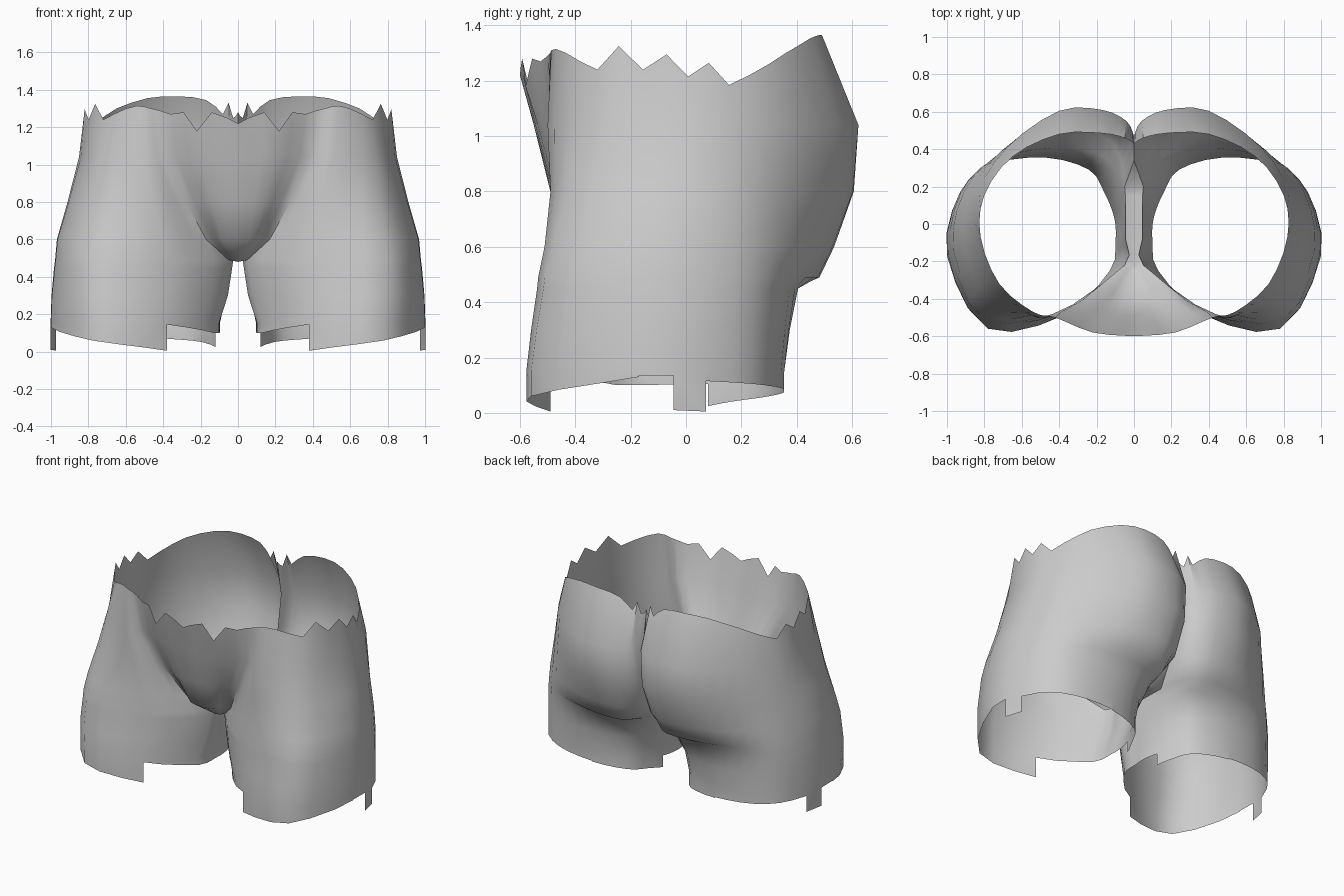
import bpy, bmesh, math
from mathutils import Vector

cube = bpy.data.objects.get("Cube")
if cube:
    bpy.data.objects.remove(cube, do_unlink=True)

SUB = 3  # columns per control point

# Pelvis half sections (x, y): front centre -> outer side -> back centre
PELVIS = [
    (1.28, [(0, -.6), (.22, -.58), (.42, -.5), (.54, -.47), (.72, -.32), (.82, -.07),
            (.8, .155), (.65, .36), (.4, .48), (.17, .485), (.05, .46), (0, .43)]),
    (1.04, [(0, -.55), (.2, -.535), (.39, -.47), (.51, -.5), (.74, -.37), (.84, -.08),
            (.83, .17), (.68, .41), (.4, .605), (.17, .61), (.04, .55), (0, .47)]),
    (.80, [(0, -.49), (.14, -.47), (.28, -.41), (.45, -.49), (.76, -.43), (.905, -.12),
           (.87, .17), (.71, .39), (.42, .58), (.17, .60), (.035, .53), (0, .43)]),
    (.60, [(0, -.41), (.09, -.39), (.17, -.32), (.4, -.48), (.79, -.48), (.965, -.14),
           (.91, .17), (.73, .37), (.44, .51), (.18, .53), (.04, .45), (0, .34)]),
]
# Thigh sections (x, y): groin -> front -> outer side -> back -> inner side
THIGH = [
    (.49, [(.05, -.22), (.36, -.47), (.8, -.51), (.975, -.15), (.92, .17), (.75, .35),
           (.45, .46), (.18, .475), (.08, .37), (.05, .2), (.045, .06), (.045, -.08)]),
    (.45, [(.055, -.22), (.36, -.47), (.8, -.515), (.98, -.15), (.925, .17), (.75, .34),
           (.45, .405), (.2, .38), (.1, .29), (.06, .17), (.05, .05), (.05, -.08)]),
    (.30, [(.08, -.23), (.37, -.48), (.8, -.54), (.995, -.16), (.93, .17), (.75, .33),
           (.47, .375), (.24, .32), (.13, .2), (.09, .1), (.07, .03), (.065, -.08)]),
    (.15, [(.13, -.25), (.38, -.49), (.78, -.56), (1.0, -.17), (.93, .17), (.75, .32),
           (.47, .355), (.24, .29), (.16, .17), (.12, .08), (.1, 0), (.1, -.1)]),
]
# Ragged waist edge, one height per column
RIM = [1.22, 1.25, 1.28, 1.18, 1.28, 1.27, 1.29, 1.30, 1.31, 1.315, 1.30, 1.27,
       1.24, 1.325, 1.24, 1.295, 1.215, 1.265, 1.185, 1.22, 1.26, 1.30, 1.33, 1.355,
       1.365, 1.365, 1.36, 1.345, 1.31, 1.27, 1.33, 1.25, 1.26, 1.28]
# Stepped thigh hem: start column, end column, start height, end height
HEM = [(0, 3, .1, .145), (3, 6, .005, .06), (6, 9, .06, .13), (9, 10, .135, .135),
       (10, 11, .01, .005), (11, 18, .115, .08), (18, 27, .075, .025), (27, 36, .105, .1)]


def spline(pts, closed):
    """Catmull-Rom curve through the control points."""
    n = len(pts)
    p = [Vector(q) for q in pts]
    get = (lambda i: p[i % n]) if closed else (lambda i: p[max(0, min(n - 1, i))])
    out = []
    for i in range(n if closed else n - 1):
        a, b, c, d = get(i - 1), get(i), get(i + 1), get(i + 2)
        for s in range(SUB):
            t = s / SUB
            out.append(.5 * (2 * b + (c - a) * t + (2 * a - 5 * b + 4 * c - d) * t * t
                             + (3 * b - a - 3 * c + d) * t ** 3))
    if not closed:
        out.append(p[-1])
    return out


bm = bmesh.new()


def row(points, heights):
    return [bm.verts.new((max(0, q.x), q.y, z)) for q, z in zip(points, heights)]


def bridge(a, b, closed=False):
    n = len(a)
    for i in range(n if closed else n - 1):
        j = (i + 1) % n
        bm.faces.new((a[i], a[j], b[j], b[i]))


# Hip shell and thigh tube
pelvis = []
for i, (z, pts) in enumerate(PELVIS):
    curve = spline(pts, False)
    pelvis.append(row(curve, RIM if i == 0 else [z] * len(curve)))
thigh = []
for z, pts in THIGH:
    curve = spline(pts, True)
    thigh.append(row(curve, [z] * len(curve)))
for a, b in zip(pelvis, pelvis[1:]):
    bridge(a, b)
for a, b in zip(thigh, thigh[1:]):
    bridge(a, b, True)

# Join the hips to the thigh, with a narrow strip in front of the crotch
top = thigh[0]
front = [bm.verts.new((.05 * i / 6, -.25 + .03 * (i / 6) ** 2, .49)) for i in range(6)]
bridge(pelvis[-1], front + top[:28])

# Crotch underside between the inner thigh and the centre line
inner = top[27:] + [top[0]]
centre = [bm.verts.new((0, v.co.y, .48)) for v in inner]
bridge(inner, centre)
bm.faces.new((pelvis[-1][-1], inner[0], centre[0]))
bm.faces.new(front + [top[0], centre[-1]])

# Stepped hem below the thigh
low = thigh[-1]
for start, end, z0, z1 in HEM:
    strip = []
    for k in range(start, end + 1):
        q = low[k % 36].co
        strip.append(bm.verts.new((q.x, q.y, z0 + (z1 - z0) * (k - start) / (end - start))))
    bridge([low[k % 36] for k in range(start, end + 1)], strip)

bmesh.ops.remove_doubles(bm, verts=bm.verts[:], dist=.0008)
bmesh.ops.recalc_face_normals(bm, faces=bm.faces[:])
# Make the shell face outward, judged at the outermost face
outer = max(bm.faces, key=lambda f: f.calc_center_median().x)
if outer.normal.x < 0:
    bmesh.ops.reverse_faces(bm, faces=bm.faces[:])

mesh = bpy.data.meshes.new("hips_and_thighs")
bm.to_mesh(mesh)
bm.free()
body = bpy.data.objects.new("hips_and_thighs", mesh)
bpy.context.collection.objects.link(body)

# One plain grey material
grey = bpy.data.materials.new("light grey")
grey.use_nodes = True
colour = (.6, .6, .6, 1)
grey.diffuse_color = colour
grey.node_tree.nodes["Principled BSDF"].inputs["Base Color"].default_value = colour
mesh.materials.append(grey)

# Mirror to the other side and shade
mirror = body.modifiers.new("mirror", "MIRROR")
mirror.use_clip = True
mirror.merge_threshold = .002
bpy.ops.object.select_all(action="DESELECT")
body.select_set(True)
bpy.context.view_layer.objects.active = body
bpy.ops.object.modifier_apply(modifier=mirror.name)
bpy.ops.object.shade_smooth_by_angle(angle=math.radians(45))
